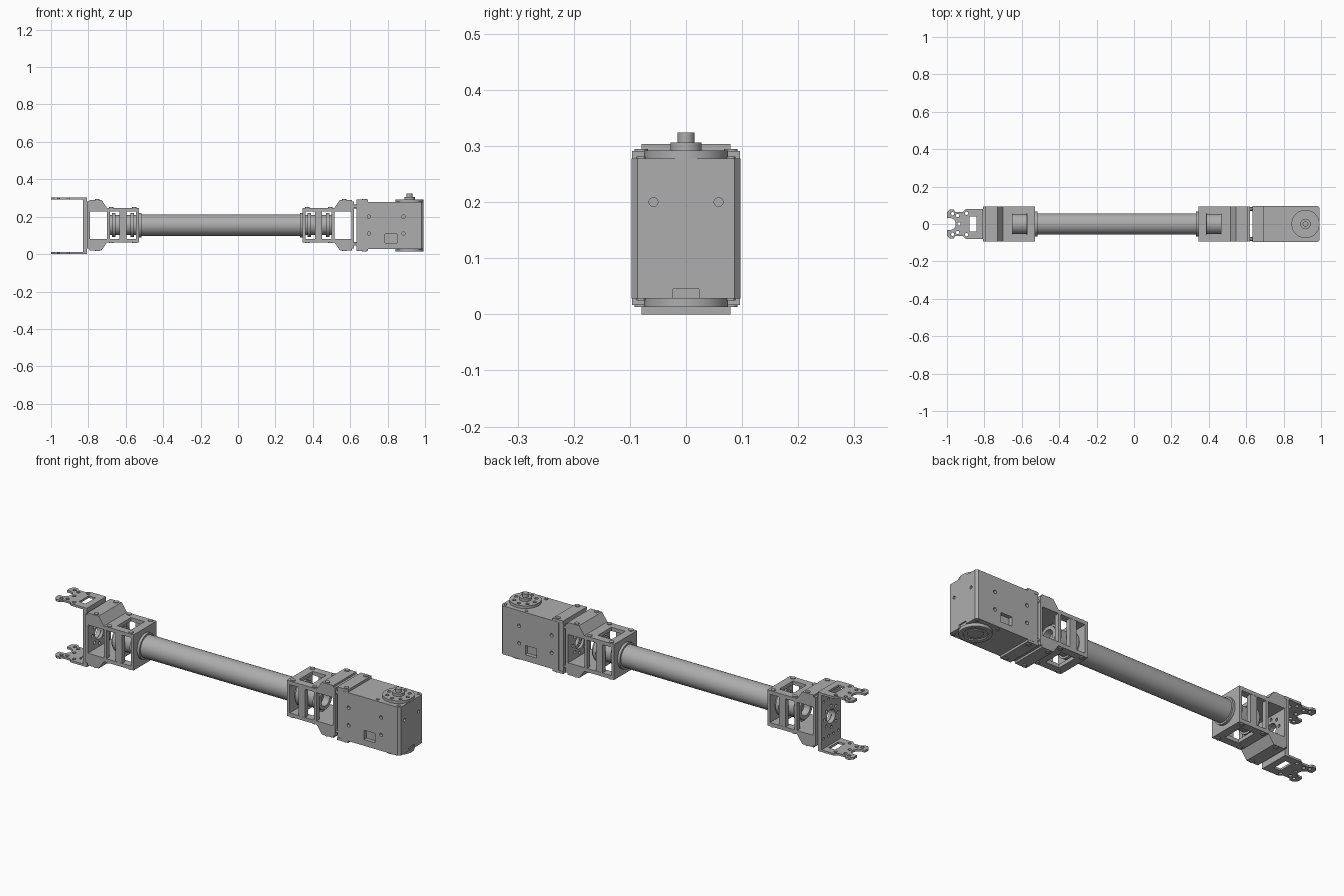
import bpy, bmesh, math
from mathutils import Matrix, Vector

if "Cube" in bpy.data.objects:
    bpy.data.objects.remove(bpy.data.objects["Cube"], do_unlink=True)

grey = bpy.data.materials.new("satin grey")
grey.use_nodes = True
grey.diffuse_color = (0.42, 0.42, 0.42, 1)
grey.node_tree.nodes["Principled BSDF"].inputs["Base Color"].default_value = (0.42, 0.42, 0.42, 1)

MID = 0.155          # height of the tube axis
AXES = {"x": Matrix.Rotation(math.pi / 2, 4, "Y"),
        "y": Matrix.Rotation(math.pi / 2, 4, "X"), "z": Matrix()}


def add_box(bm, x, y, z):
    size = [abs(b - a) for a, b in (x, y, z)]
    centre = [(a + b) / 2 for a, b in (x, y, z)]
    mat = Matrix.Translation(centre) @ Matrix.Diagonal(size + [1])
    bmesh.ops.create_cube(bm, size=1, matrix=mat)


def add_cyl(bm, centre, r, length, axis="z", sides=24):
    bmesh.ops.create_cone(bm, cap_ends=True, segments=sides, radius1=r, radius2=r, depth=length,
                          matrix=Matrix.Translation(centre) @ AXES[axis])


def add_prism(bm, points, move):
    face = bm.faces.new([bm.verts.new(p) for p in points])
    new = bmesh.ops.extrude_face_region(bm, geom=[face])["geom"]
    bmesh.ops.translate(bm, vec=Vector(move), verts=[v for v in new if isinstance(v, bmesh.types.BMVert)])


def finish(name, bm, cutter=None):
    """Turn a bmesh into an object, cutting the cutter bmesh out of it."""
    objs = []
    for b in (bm, cutter):
        if b is None:
            continue
        bmesh.ops.recalc_face_normals(b, faces=b.faces[:])
        mesh = bpy.data.meshes.new(name)
        b.to_mesh(mesh)
        b.free()
        ob = bpy.data.objects.new(name, mesh)
        bpy.context.collection.objects.link(ob)
        mesh.materials.append(grey)
        objs.append(ob)
    ob = objs[0]
    if cutter is not None:
        mod = ob.modifiers.new("holes", "BOOLEAN")
        mod.operation, mod.solver, mod.object = "DIFFERENCE", "EXACT", objs[1]
        mod.use_self = True
        deps = bpy.context.evaluated_depsgraph_get()
        ob.data = bpy.data.meshes.new_from_object(ob.evaluated_get(deps))
        ob.modifiers.clear()
        bpy.data.objects.remove(objs[1], do_unlink=True)
    bpy.ops.object.select_all(action="DESELECT")
    ob.select_set(True)
    bpy.context.view_layer.objects.active = ob
    bpy.ops.object.shade_smooth_by_angle(angle=math.radians(30))
    return ob


def ring_points(n, r, start=0.0):
    return [(r * math.cos(start + math.tau * i / n), r * math.sin(start + math.tau * i / n)) for i in range(n)]


def plate_holes(x):
    """Central bore and screw pattern for an upright mounting plate."""
    cut = bmesh.new()
    add_cyl(cut, (x, 0, MID), 0.035, 0.1, "x", 32)
    for y, z in ring_points(8, 0.055):
        add_cyl(cut, (x, y, MID + z), 0.008, 0.1, "x", 12)
    for y in (-0.06, -0.02, 0.02, 0.06):
        for z in (-0.095, 0.095):
            add_cyl(cut, (x, y, MID + z), 0.007, 0.1, "x", 12)
    return cut


# Long round tube
bm = bmesh.new()
add_cyl(bm, (-0.0925, 0, MID), 0.057, 0.875, "x", 48)
finish("arm_tube", bm)


# Open cage bracket; u runs outward from the tube end
def bracket(label, x0, s):
    X = lambda u: x0 + s * u

    # Stepped upper and lower plates with a square window
    for side, k in (("upper", 1), ("lower", -1)):
        bm, cut = bmesh.new(), bmesh.new()
        profile = [(0, .092), (.17, .092), (.2, .135), (.265, .135), (.265, .073), (0, .073)]
        add_prism(bm, [(X(u), -0.094, MID + k * h) for u, h in profile], (0, 0.188, 0))
        add_box(cut, (X(.042), X(.12)), (-.055, .055), (MID + k * .05, MID + k * .12))
        finish(f"{label}_{side}_plate", bm, cut)
        bm = bmesh.new()
        for y in (-0.08, 0.08):
            for u, h in ((.025, .092), (.148, .092), (.222, .135)):
                add_cyl(bm, (X(u), y, MID + k * h), 0.012, 0.008, "z", 16)
        finish(f"{label}_{side}_screws", bm)

    # Tube end wall and side posts
    bm = bmesh.new()
    add_box(bm, (X(0), X(.016)), (-.094, .094), (MID - .08, MID + .08))
    for y in (-1, 1):
        add_box(bm, (X(.066), X(.104)), (y * .07, y * .093), (MID - .08, MID + .08))
        add_box(bm, (X(.155), X(.17)), (y * .07, y * .094), (MID - .08, MID + .08))
    finish(f"{label}_cage_posts", bm)

    # Clamped hub with raised rings
    bm, cut = bmesh.new(), bmesh.new()
    add_cyl(bm, (X(.08), 0, MID), 0.054, 0.15, "x", 40)
    for u in (.035, .135):
        add_cyl(bm, (X(u), 0, MID), 0.064, 0.018, "x", 40)
    add_cyl(cut, (X(.15), 0, MID), 0.035, 0.06, "x", 32)
    finish(f"{label}_hub", bm, cut)
    bm = bmesh.new()
    add_cyl(bm, (X(-.003), 0, MID), 0.066, 0.02, "x", 48)
    finish(f"{label}_collar", bm)

    # Outer mounting plate
    bm = bmesh.new()
    add_box(bm, (X(.262), X(.276)), (-.094, .094), (MID - .125, MID + .125))
    finish(f"{label}_mount_plate", bm, plate_holes(X(.269)))


bracket("right_end", -0.53, -1)
bracket("left_end", 0.345, 1)

# Forked yoke: upright web and two notched arms
bm = bmesh.new()
add_box(bm, (-.829, -.808), (-.079, .079), (.005, .30))
finish("yoke_web", bm, plate_holes(-.82))
for name, z in (("upper_yoke_arm", .293), ("lower_yoke_arm", 0)):
    bm, cut = bmesh.new(), bmesh.new()
    half = [(-.808, .079), (-.9, .079), (-.915, .065), (-.955, .065), (-.965, .078), (-.985, .078), (-1, .062)]
    outline = half + [(x, -y) for x, y in reversed(half)]
    add_prism(bm, [(x, y, z) for x, y in outline], (0, 0, .011))
    add_cyl(cut, (-.985, 0, z), 0.032, 0.1, "z", 32)
    add_box(cut, (-1.05, -.985), (-.032, .032), (z - .05, z + .05))
    add_box(cut, (-.88, -.842), (-.04, .04), (z - .05, z + .05))
    for y in (-1, 1):
        for x, r in ((-.97, .055), (-.943, .045), (-.895, .057)):
            add_cyl(cut, (x, y * r, z), 0.009, 0.1, "z", 12)
    add_cyl(cut, (-.935, 0, z), 0.009, 0.1, "z", 12)
    finish(name, bm, cut)

# Motor saddle: upright plate with folded tabs
bm = bmesh.new()
add_box(bm, (.634, .66), (-.094, .094), (.025, .285))
finish("motor_saddle_plate", bm, plate_holes(.645))
bm = bmesh.new()
for z in ((.277, .291), (.017, .03)):
    add_box(bm, (.634, .695), (-.096, .096), z)
for y in (-.08, .08):
    for z in (.291, .017):
        add_cyl(bm, (.675, y, z), 0.012, 0.008, "z", 16)
    for h in (-.1, .1):
        add_cyl(bm, (.628, y, MID + h), 0.01, 0.03, "x", 12)
finish("motor_saddle_tabs", bm)

# Motor housing with chamfered upright edges, screw holes and socket
bm, cut = bmesh.new(), bmesh.new()
plan = [(.66, .097), (.98, .097), (.992, .086), (.992, -.086), (.98, -.097), (.66, -.097)]
add_prism(bm, [(x, y, .028) for x, y in plan], (0, 0, .25))
for y in (-.097, .097):
    for x in (.7, .885):
        for z in (.11, .2):
            add_cyl(cut, (x, y, z), 0.009, 0.03, "y", 16)
    add_box(cut, (.787, .85), (y - .02, y + .02), (.06, .108))
for y in (-.058, .058):
    add_cyl(cut, (.992, y, .2), 0.008, 0.02, "x", 16)
add_box(cut, (.985, 1.02), (-.023, .023), (.02, .045))
finish("motor_housing", bm, cut)

# Corner screws on the housing lid
bm = bmesh.new()
for x, y in ((.855, .08), (.855, -.08), (.975, .08), (.975, -.08)):
    for z in (.279, .027):
        add_cyl(bm, (x, y, z), 0.008, 0.005, "z", 12)
finish("housing_screws", bm)

# Output horn with screw circle, boss and pin
bm, cut = bmesh.new(), bmesh.new()
add_cyl(bm, (.917, 0, .284), 0.075, 0.016, "z", 48)
for x, y in ring_points(8, .053):
    add_cyl(cut, (.917 + x, y, .292), 0.009, 0.016, "z", 12)
finish("output_horn", bm, cut)
bm = bmesh.new()
add_cyl(bm, (.917, 0, .297), 0.028, 0.018, "z", 32)
add_cyl(bm, (.917, 0, .313), 0.015, 0.022, "z", 24)
finish("horn_boss", bm)

# Idler bearing underneath, with a ring groove
bm, cut = bmesh.new(), bmesh.new()
add_cyl(bm, (.917, 0, .021), 0.075, 0.016, "z", 48)
add_cyl(cut, (.917, 0, .013), 0.055, 0.012, "z", 40)
finish("idler_bearing", bm, cut)
bm = bmesh.new()
add_cyl(bm, (.917, 0, .02), 0.036, 0.012, "z", 32)
finish("idler_cap", bm)
